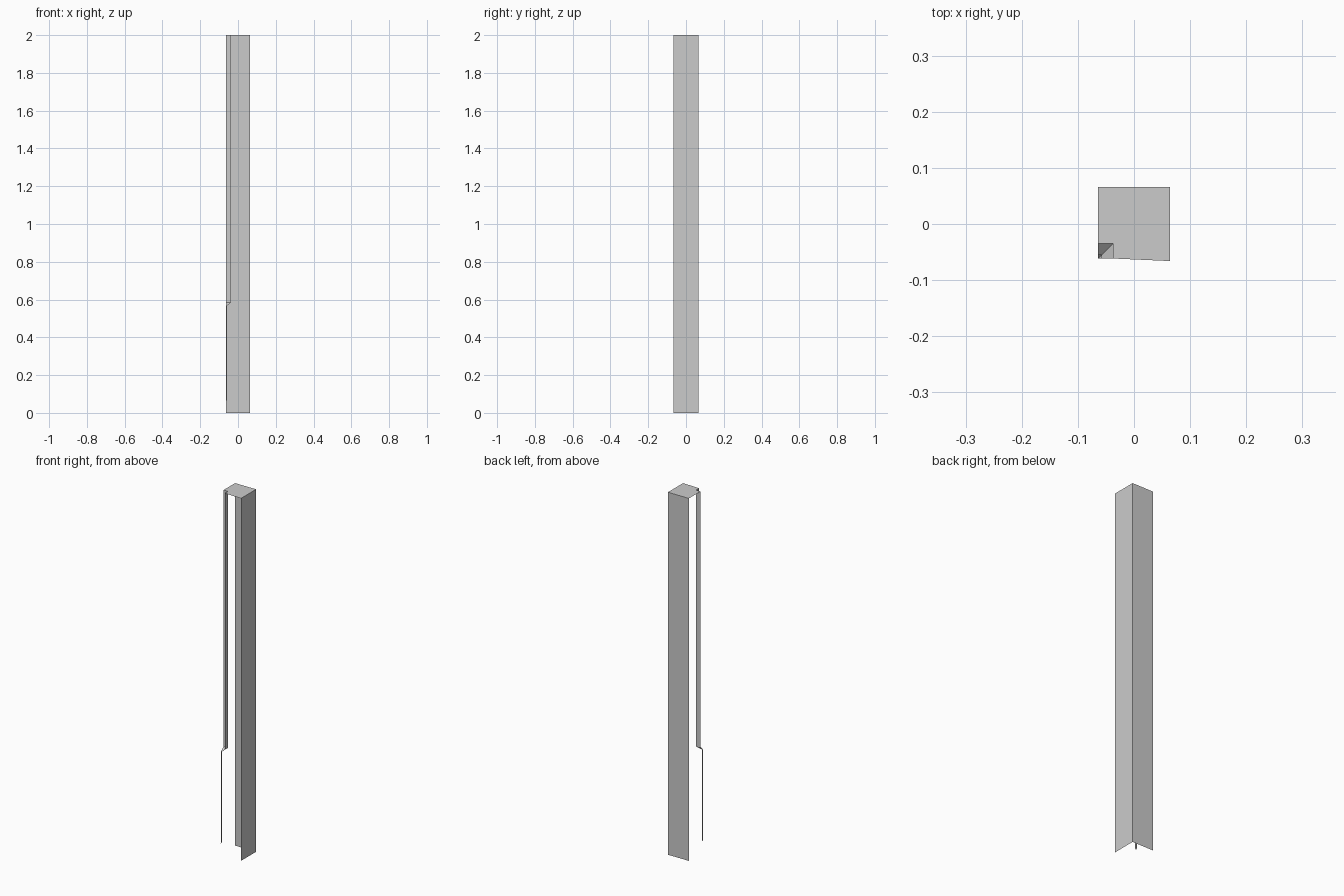
import bpy

if "Cube" in bpy.data.objects:
    bpy.data.objects.remove(bpy.data.objects["Cube"])

X, Y, H = 0.064, 0.066, 2.0     # half width, half depth, height
CX, CY = -X, -0.0615            # notched front-left corner


def make(name, verts, faces):
    mesh = bpy.data.meshes.new(name)
    mesh.from_pydata(verts, [], faces)
    mesh.update()
    ob = bpy.data.objects.new(name, mesh)
    bpy.context.collection.objects.link(ob)
    return ob


def notch(s):
    """L-shaped re-entrant profile of size s at the notched corner."""
    return [(CX, CY + s), (CX + s, CY + s), (CX + s, CY)]


# Back and right walls of the pillar (front, left and bottom are open)
plan = [(X, -Y), (X, Y), (-X, Y)]
make("pillar_walls",
     [(x, y, z) for z in (0, H) for x, y in plan],
     [(0, 1, 4, 3), (1, 2, 5, 4)])

# Top cap with the corner cut out
outline = plan + notch(0.027)
make("top_cap", [(x, y, H) for x, y in outline], [tuple(range(6))])

# Corner notch: wide above, sloped step, narrow below, closing to the corner
levels = [(H, 0.027), (0.585, 0.027), (0.567, 0.006), (0.066, 0.006), (0.06, 0.0002)]
verts = [(x, y, z) for z, s in levels for x, y in notch(s)]
faces = []
for i in range(len(levels) - 1):
    a, b = 3 * i, 3 * i + 3
    faces += [(a + 1, a, b, b + 1), (a + 2, a + 1, b + 1, b + 2)]
make("corner_notch", verts, faces)
